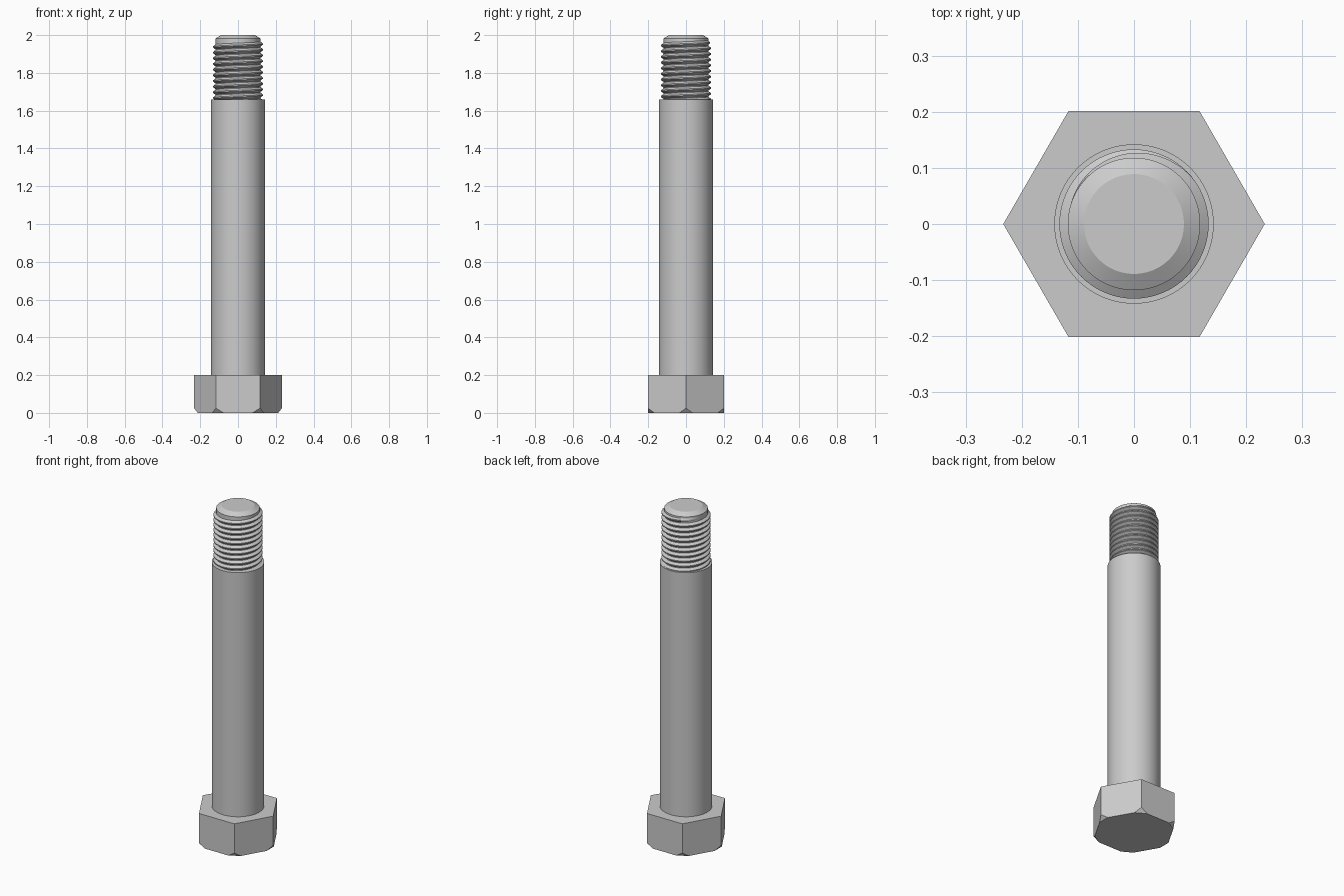
import bpy, bmesh
from math import pi, cos, sin, radians
from mathutils import Vector

if "Cube" in bpy.data.objects:
    bpy.data.objects.remove(bpy.data.objects["Cube"])

STEEL = (0.6, 0.6, 0.6, 1)
steel = bpy.data.materials.new("plain_steel")
steel.use_nodes = True
steel.diffuse_color = STEEL
steel.node_tree.nodes["Principled BSDF"].inputs["Base Color"].default_value = STEEL


def finish(name, bm, smooth=None):
    bmesh.ops.recalc_face_normals(bm, faces=bm.faces)
    mesh = bpy.data.meshes.new(name)
    bm.to_mesh(mesh)
    bm.free()
    mesh.materials.append(steel)
    obj = bpy.data.objects.new(name, mesh)
    bpy.context.collection.objects.link(obj)
    if smooth:
        bpy.ops.object.select_all(action='DESELECT')
        bpy.context.view_layer.objects.active = obj
        obj.select_set(True)
        bpy.ops.object.shade_smooth_by_angle(angle=radians(smooth))
    return obj


def turned(name, profile, sides=96):
    """Lathe a list of (radius, z) points, capped at both ends."""
    bm = bmesh.new()
    rings = [[bm.verts.new((r * cos(2 * pi * i / sides), r * sin(2 * pi * i / sides), z))
              for i in range(sides)] for r, z in profile]
    for low, high in zip(rings, rings[1:]):
        for i in range(sides):
            j = (i + 1) % sides
            bm.faces.new((low[i], low[j], high[j], high[i]))
    bm.faces.new(rings[0])
    bm.faces.new(rings[-1])
    return finish(name, bm, 25)


# Hexagonal head with its six lower corners cut off
HEAD_R, HEAD_H, CUT, CUT_H = 0.233, 0.2, 0.02, 0.025
bm = bmesh.new()
base = bm.faces.new([bm.verts.new((HEAD_R * cos(i * pi / 3), HEAD_R * sin(i * pi / 3), 0))
                     for i in range(6)])
top = bmesh.ops.extrude_face_region(bm, geom=[base])
bmesh.ops.translate(bm, vec=(0, 0, HEAD_H),
                    verts=[g for g in top["geom"] if isinstance(g, bmesh.types.BMVert)])
for i in range(6):
    out = Vector((cos(i * pi / 3), sin(i * pi / 3), 0))
    cut = bmesh.ops.bisect_plane(bm, geom=bm.verts[:] + bm.edges[:] + bm.faces[:],
                                 plane_co=out * (HEAD_R - CUT),
                                 plane_no=out * CUT_H - Vector((0, 0, CUT)), clear_outer=True)
    bmesh.ops.holes_fill(bm, edges=[g for g in cut["geom_cut"] if isinstance(g, bmesh.types.BMEdge)])
finish("hex_head", bm)

# Plain shank and chamfered threaded core
turned("shank", [(0.142, HEAD_H - 0.01), (0.142, 1.66)])
turned("thread_core", [(0.118, 1.64), (0.118, 1.983), (0.089, 2.0)])

# Helical thread ridge, fading into the core at its upper end
PITCH, STEPS, ROOT, CREST = 0.03, 64, 0.116, 0.133
START, TURNS = 1.645, 10.75
bm = bmesh.new()
previous = None
for s in range(int(TURNS * STEPS) + 1):
    turn = s / STEPS
    a = 2 * pi * turn - pi / 2
    fade = min(1, (TURNS - turn) / 0.4)
    crest = ROOT + (CREST - ROOT) * fade
    z = START + PITCH * turn
    section = [(ROOT, -0.0145), (crest, -0.003), (crest, 0.003), (ROOT, 0.0145)]
    ring = [bm.verts.new((r * cos(a), r * sin(a), z + dz)) for r, dz in section]
    if previous:
        for k in range(3):
            bm.faces.new((previous[k], previous[k + 1], ring[k + 1], ring[k]))
    previous = ring
thread = finish("thread_ridge", bm, 25)
